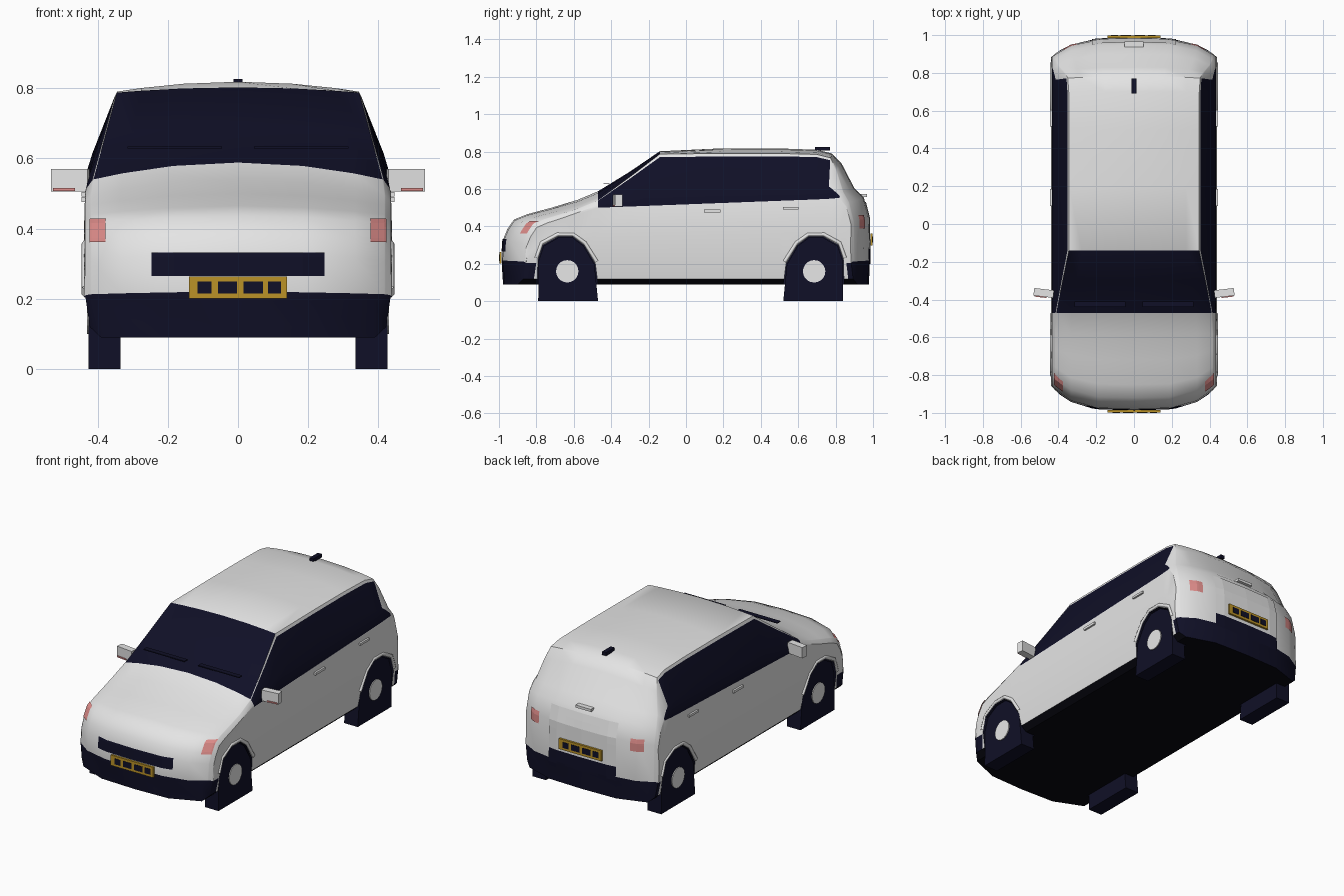
import bpy, bmesh
from math import sin, pi
from mathutils import Vector, Matrix
from mathutils.bvhtree import BVHTree

old = bpy.data.objects.get("Cube")
if old:
    bpy.data.objects.remove(old, do_unlink=True)


def material(name, r, g, b):
    m = bpy.data.materials.new(name)
    m.use_nodes = True
    m.diffuse_color = (r, g, b, 1)
    m.node_tree.nodes["Principled BSDF"].inputs["Base Color"].default_value = (r, g, b, 1)
    return m


WHITE, NAVY, BLACK, RED, GOLD, CAP = range(6)
mats = [material("body white", .78, .78, .78), material("dark navy", .005, .005, .02),
        material("floor black", .002, .002, .005), material("lamp red", .72, .26, .25),
        material("plate gold", .5, .29, .02), material("wheel cap white", .92, .92, .92)]


def finish(bm, name, mat=None):
    bmesh.ops.recalc_face_normals(bm, faces=bm.faces[:])
    me = bpy.data.meshes.new(name)
    bm.to_mesh(me)
    bm.free()
    for m in (mats if mat is None else [mats[mat]]):
        me.materials.append(m)
    ob = bpy.data.objects.new(name, me)
    bpy.context.collection.objects.link(ob)
    return ob


def activate(ob):
    bpy.ops.object.select_all(action='DESELECT')
    ob.select_set(True)
    bpy.context.view_layer.objects.active = ob


def box(name, centre, size, mat, turn=0):
    bm = bmesh.new()
    bmesh.ops.create_cube(bm, size=1, matrix=Matrix.Translation(centre)
                          @ Matrix.Rotation(turn, 4, 'Z') @ Matrix.Diagonal((*size, 1)))
    return finish(bm, name, mat)


def prism(name, outline, x0, x1, mat=None):
    bm = bmesh.new()
    rings = [[bm.verts.new((x, y, z)) for y, z in outline] for x in (x0, x1)]
    n = len(outline)
    for k in range(n):
        bm.faces.new([rings[0][k], rings[0][(k + 1) % n], rings[1][(k + 1) % n], rings[1][k]])
    for ring in rings:
        bm.faces.new(ring)
    if mat is None:
        for f in bm.faces:
            f.material_index = NAVY
    return finish(bm, name, mat)


def clamp(v):
    return max(0, min(1, v))


# Body stations: y, roof or bonnet edge height, centre height
stations = [(-.985, .213, .22), (-.978, .31, .33), (-.955, .365, .385), (-.92, .415, .437),
            (-.85, .44, .465), (-.72, .468, .5), (-.58, .495, .542), (-.47, .54, .588),
            (-.3, .665, .693), (-.14, .787, .802), (.2, .79, .818), (.5, .79, .817),
            (.7, .785, .81), (.78, .767, .79), (.83, .705, .74), (.9, .585, .605),
            (.95, .53, .557), (.978, .43, .45), (.982, .213, .22)]


# One cross-section; the ends bow back towards the corners
def section(y, edge, top):
    tip = top < .3
    sill = .198 if tip else .12
    floor = sill - (.004 if tip else .03)
    belt = min(.518 + .038 * y, edge - (.004 if tip else .03))
    low = min(.205, belt - .006)
    w = .434
    we = .417 - .27 * max(0, edge - .52)
    bow = .13 * sin(clamp((-.58 - y) / .4) * pi / 2) - .1 * sin(clamp((y - .75) / .23) * pi / 2)
    half = [(0, floor), (.22, floor), (.39, floor), (w - .012, sill), (w, low),
            (w + .005, (low + belt) / 2), (w, belt)]
    for t, bulge in ((.3, .006), (.94, .002), (1, 0)):
        half.append((w + (we - w) * t + bulge, belt + (edge - belt) * t))
    for t in (.8, .45, 0):
        half.append((we * t, edge + (top - edge) * (1 - t * t)))
    ring = half + [(-x, z) for x, z in reversed(half[1:-1])]
    return [(x, y + bow * (x / .44) ** 4, z) for x, z in ring]


# Colour rule by band along the length and column around the section
def paint(band, col):
    mid = (stations[band][0] + stations[band + 1][0]) / 2
    last = len(stations) - 2
    if col < 3:
        return NAVY if band in (0, last) else BLACK
    if col == 3:
        return NAVY if band < 3 or band >= last - 1 else WHITE
    windscreen = -.47 < mid < -.14
    if (col == 6 and -.47 < mid < .9) or (col == 7 and -.47 < mid < .775) or (col > 8 and windscreen):
        return NAVY
    return WHITE


bm = bmesh.new()
rings = [[bm.verts.new(p) for p in section(*s)] for s in stations]
n = len(rings[0])
h = n // 2
for i in range(len(rings) - 1):
    for j in range(n):
        k = (j + 1) % n
        f = bm.faces.new([rings[i][j], rings[i][k], rings[i + 1][k], rings[i + 1][j]])
        f.material_index = paint(i, min(j, n - 1 - j))
for ring in (rings[0], rings[-1]):
    for s in (1, -1):
        half = [ring[(s * j) % n] for j in range(h + 1)]
        for j in range(3):
            bm.faces.new([half[j], half[j + 1], half[h - j - 1], half[h - j]]).material_index = NAVY
        bm.faces.new(half[3:h - 2]).material_index = NAVY
bmesh.ops.recalc_face_normals(bm, faces=bm.faces[:])
tree = BVHTree.FromBMesh(bm)
body = finish(bm, "body_shell")

# Wheels, arches and arch lips
arch = [(-.16, .04), (-.157, .22), (-.13, .3), (-.05, .345),
        (.03, .345), (.09, .3), (.15, .2), (.17, .04)]
for end, yc, d in (("front", -.635, 1), ("rear", .685, -1)):
    for side, s in (("left", 1), ("right", -1)):
        tag = end + "_" + side
        cutter = prism("arch_cutter_" + tag, [(yc + d * a, b) for a, b in arch], s * .33, s * .6)
        cutter.hide_render = True
        mod = body.modifiers.new("arch", 'BOOLEAN')
        mod.operation, mod.solver, mod.object = 'DIFFERENCE', 'EXACT', cutter
        activate(body)
        bpy.ops.object.modifier_apply(modifier=mod.name)
        bpy.data.objects.remove(cutter, do_unlink=True)

        tyre = [(yc + d * a * .97, 0 if b < .1 else b * .985) for a, b in arch]
        prism("wheel_" + tag, tyre, s * .335, s * .425, NAVY)

        bm = bmesh.new()
        bmesh.ops.create_cone(bm, cap_ends=True, segments=20, radius1=.06, radius2=.06, depth=.008,
                              matrix=Matrix.Translation((s * .426, yc, .16)) @ Matrix.Rotation(pi / 2, 4, 'Y'))
        finish(bm, "wheel_cap_" + tag, CAP)

        cu = bpy.data.curves.new("arch_lip_" + tag, 'CURVE')
        cu.dimensions = '3D'
        cu.bevel_depth, cu.bevel_resolution = .011, 1
        sp = cu.splines.new('POLY')
        sp.points.add(len(arch) - 3)
        for p, (a, b) in zip(sp.points, arch[1:-1]):
            p.co = (s * .434, yc + d * a * 1.05, b + .012, 1)
        cu.materials.append(mats[WHITE])
        bpy.context.collection.objects.link(bpy.data.objects.new("arch_lip_" + tag, cu))
activate(body)
bpy.ops.object.shade_smooth_by_angle(angle=.6)


# Thin plates that follow the nose or tail surface
def decal(name, x0, x1, z0, z1, end, mat, off=.004, nx=8, nz=6):
    bm = bmesh.new()
    grid = []
    for i in range(nx + 1):
        for j in range(nz + 1):
            x, z = x0 + (x1 - x0) * i / nx, z0 + (z1 - z0) * j / nz
            hit, normal, _, _ = tree.ray_cast(Vector((x, end * 2, z)), Vector((0, -end, 0)))
            grid.append(bm.verts.new(hit + normal * off))
    for i in range(nx):
        for j in range(nz):
            a = i * (nz + 1) + j
            bm.faces.new([grid[a], grid[a + nz + 1], grid[a + nz + 2], grid[a + 1]])
    ob = finish(bm, name, mat)
    if ob.data.polygons[0].normal.y * end < 0:
        ob.data.flip_normals()


decal("front_grille", -.245, .245, .265, .33, -1, NAVY)
decal("tailgate_panel", -.22, .22, .28, .53, 1, WHITE, off=.005)
decal("rear_bumper_centre", -.22, .22, .2, .28, 1, NAVY, off=.005)
box("tailgate_handle", (0, .952, .565), (.1, .03, .015), WHITE)

for side, s in (("left", 1), ("right", -1)):
    decal("front_lamp_" + side, s * .375, s * .42, .36, .425, -1, RED)
    decal("rear_lamp_" + side, s * .3, s * .37, .39, .46, 1, RED)
    # Door mirrors with a marker strip
    box("door_mirror_" + side, (s * .478, -.365, .538), (.105, .04, .064), WHITE, s * .12)
    box("mirror_marker_" + side, (s * .495, -.385, .511), (.062, .006, .008), RED, s * .12)
    # Door handles
    box("front_door_handle_" + side, (s * .437, .14, .483), (.018, .09, .015), WHITE)
    box("rear_door_handle_" + side, (s * .437, .56, .498), (.018, .085, .013), WHITE)
    # Wipers
    box("wiper_" + side, (s * .18, -.425, .631), (.27, .03, .005), NAVY)

# Number plates with plain dark blocks
for end, e, z in (("front", -1, .232), ("rear", 1, .33)):
    box(end + "_plate", (0, e * .992, z), (.28, .012, .062), GOLD)
    for k, (x, w) in enumerate(((-.095, .04), (-.03, .055), (.043, .055), (.104, .038))):
        box(f"{end}_plate_block_{k}", (-e * x, e * .9985, z), (w, .003, .034), NAVY)

# Roof antenna
box("roof_antenna", (0, .73, .816), (.026, .08, .02), NAVY)
